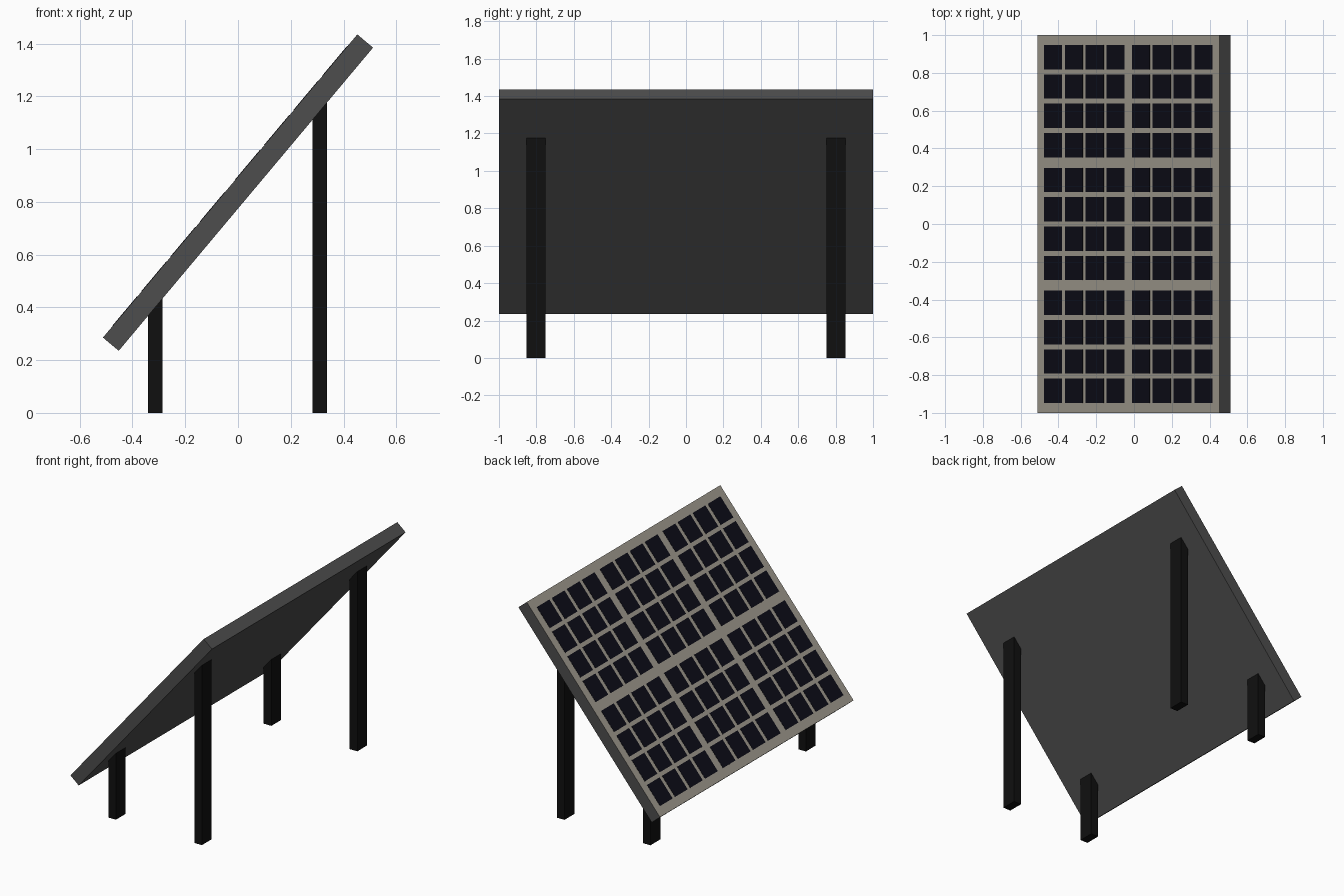
import bpy, bmesh
from math import radians, sin, cos, tan
from mathutils import Matrix, Vector

if "Cube" in bpy.data.objects:
    bpy.data.objects.remove(bpy.data.objects["Cube"])

TILT = radians(50)
LENGTH, WIDTH, THICK = 1.5, 2.0, 0.078
CENTRE = Vector((0, 0, 0.835))
PANEL = Matrix.Translation(CENTRE) @ Matrix.Rotation(-TILT, 4, 'Y')


def material(name, rgb):
    m = bpy.data.materials.new(name)
    m.diffuse_color = (*rgb, 1)
    m.use_nodes = True
    m.node_tree.nodes["Principled BSDF"].inputs["Base Color"].default_value = m.diffuse_color
    return m


def finish(bm, name, *mats):
    me = bpy.data.meshes.new(name)
    bm.normal_update()
    bm.to_mesh(me)
    bm.free()
    ob = bpy.data.objects.new(name, me)
    bpy.context.collection.objects.link(ob)
    for m in mats:
        me.materials.append(m)
    return ob


def add_box(bm, centre, size):
    mat = Matrix.Translation(centre) @ Matrix.Diagonal((*size, 1))
    return bmesh.ops.create_cube(bm, size=1, matrix=mat)["verts"]


casing = material("dark_grey", (0.075, 0.075, 0.075))
backing = material("beige", (0.36, 0.335, 0.28))
glass = material("cell_black", (0.004, 0.004, 0.009))
post = material("black", (0.005, 0.005, 0.005))

# Panel slab: dark casing with a beige front sheet
bm = bmesh.new()
add_box(bm, (0, 0, 0), (LENGTH, WIDTH, THICK))
bm.normal_update()
for f in bm.faces:
    if f.normal.z > 0.9:
        f.material_index = 1
finish(bm, "panel", casing, backing).matrix_world = PANEL

# Solar cells: 2 x 3 groups of 4 x 4, barely proud of the sheet
bm = bmesh.new()
for i in range(8):
    u = (i // 4 - 0.5) * 0.724 + (i % 4 - 1.5) * 0.172
    for j in range(12):
        v = (j // 4 - 1) * 0.65 + (j % 4 - 1.5) * 0.1555
        add_box(bm, (u, v, THICK / 2), (0.147, 0.129, 0.003))
finish(bm, "solar_cells", glass).matrix_world = PANEL


def underside(x):
    return CENTRE.z + x * tan(TILT) - THICK / 2 / cos(TILT)


# Legs: square-cut posts whose tops follow the panel underside
for end, x in (("low", -0.313), ("high", 0.309)):
    for side, y in (("front", -0.803), ("back", 0.803)):
        bm = bmesh.new()
        for v in add_box(bm, (x, y, 0), (0.055, 0.102, 1)):
            v.co.z = underside(v.co.x) if v.co.z > 0 else 0
        finish(bm, f"{side}_{end}_leg", post)
